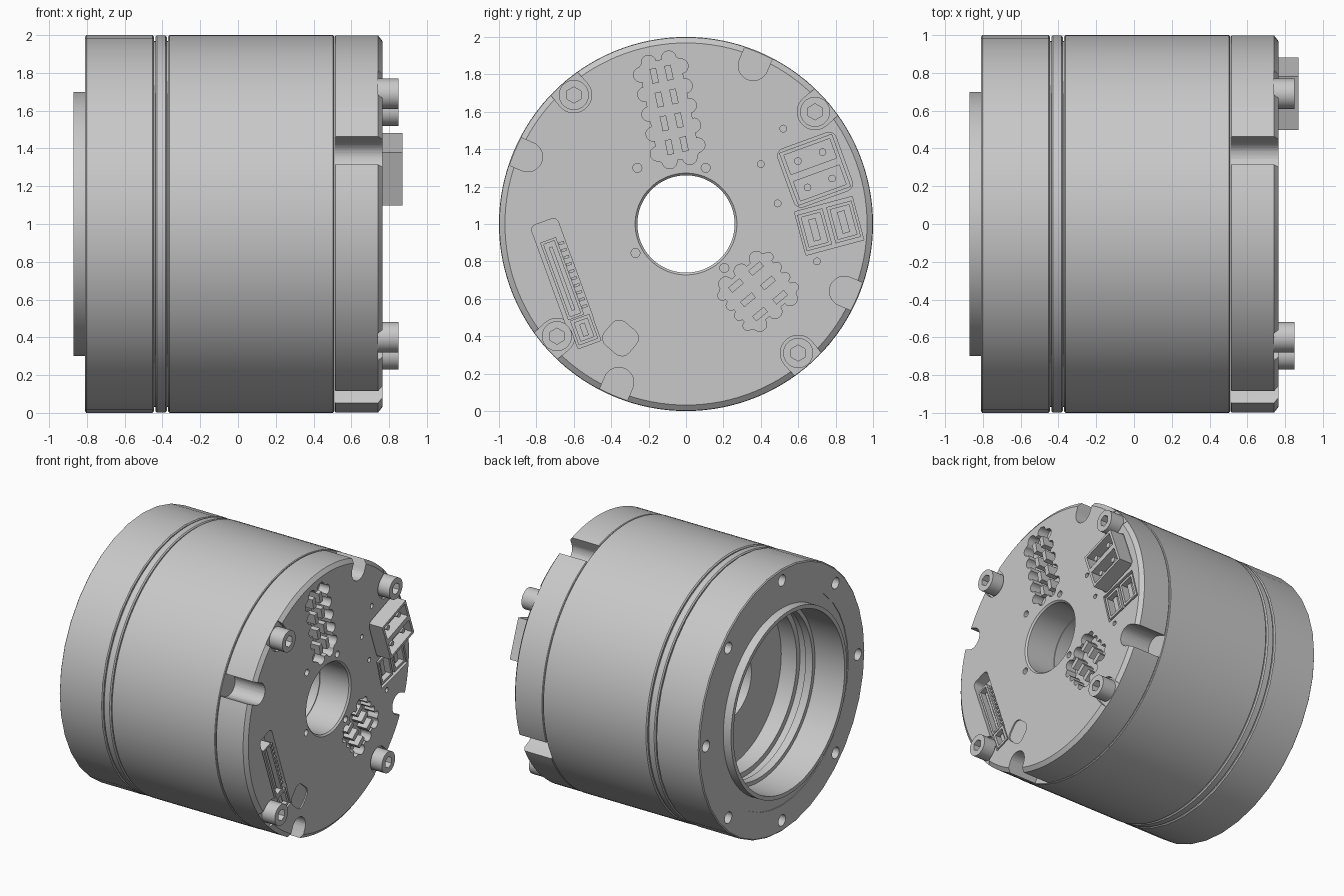
import bpy, bmesh
from math import sin, cos, pi, radians

cube = bpy.data.objects.get("Cube")
if cube:
    bpy.data.objects.remove(cube)

metal = bpy.data.materials.new("light_grey_metal")
metal.use_nodes = True
GREY = (0.58, 0.58, 0.58, 1)
metal.diffuse_color = GREY
metal.node_tree.nodes["Principled BSDF"].inputs["Base Color"].default_value = GREY

FACE = 0.765   # x of the end plate
FLOOR = 0.68   # x of the pocket floors


def finish(name, bm, smooth=True):
    bmesh.ops.recalc_face_normals(bm, faces=bm.faces)
    mesh = bpy.data.meshes.new(name)
    bm.to_mesh(mesh)
    bm.free()
    mesh.materials.append(metal)
    ob = bpy.data.objects.new(name, mesh)
    bpy.context.collection.objects.link(ob)
    if smooth:
        smooth_edges(ob)
    return ob


def smooth_edges(ob):
    bpy.ops.object.select_all(action='DESELECT')
    ob.select_set(True)
    bpy.context.view_layer.objects.active = ob
    bpy.ops.object.shade_smooth_by_angle(angle=radians(25))


def lathe(name, profile, segs=128, smooth=True):
    """Spin a closed (x, radius) loop about the motor axis."""
    bm = bmesh.new()
    rings = [[bm.verts.new((x, r * cos(2 * pi * i / segs), 1 + r * sin(2 * pi * i / segs)))
              for x, r in profile] for i in range(segs)]
    n = len(profile)
    for i in range(segs):
        a, b = rings[i], rings[(i + 1) % segs]
        for j in range(n):
            k = (j + 1) % n
            bm.faces.new((a[j], a[k], b[k], b[j]))
    return finish(name, bm, smooth)


# Outlines in the plane of the end plate
def ngon(r, n=32):
    return [(r * cos(2 * pi * i / n), r * sin(2 * pi * i / n)) for i in range(n)]


def rect(w, h):
    return [(-w / 2, -h / 2), (w / 2, -h / 2), (w / 2, h / 2), (-w / 2, h / 2)]


def rounded(w, h, r):
    pts = []
    for q, (sx, sy) in enumerate([(1, 1), (-1, 1), (-1, -1), (1, -1)]):
        for i in range(5):
            a = (q + i / 4) * pi / 2
            pts.append((sx * (w / 2 - r) + r * cos(a), sy * (h / 2 - r) + r * sin(a)))
    return pts


def u_slot(r):
    arc = [(r * cos(a), r * sin(a)) for a in (pi / 2 + pi * i / 16 for i in range(17))]
    return arc + [(0.3, -r), (0.3, r)]


def scalloped(w, h, across, along):
    pts = []
    for side, (length, off, count) in enumerate([(w, h, across), (h, w, along)] * 2):
        step, turn = length / count, side * pi / 2
        for b in range(count):
            for i in range(9):
                a = pi + pi * i / 8
                u = -length / 2 + (b + 0.5) * step + 0.36 * step * cos(a)
                v = -off / 2 + 0.36 * step * sin(a)
                pts.append((u * cos(turn) - v * sin(turn), u * sin(turn) + v * cos(turn)))
    return pts


def place(centre, deg, u, v):
    a = radians(deg)
    return (centre[0] + u * cos(a) - v * sin(a), centre[1] + u * sin(a) + v * cos(a))


def polar(r, deg):
    return place((0, 0), deg, r, 0)


def prisms(name, items, smooth=True):
    """Each item: outline, centre (y, z from the axis), angle, start x, end x."""
    bm = bmesh.new()
    for outline, c, deg, x0, x1 in items:
        pts = [place(c, deg, u, v) for u, v in outline]
        ends = [[bm.verts.new((x, y, 1 + z)) for y, z in pts] for x in (x0, x1)]
        for e in ends:
            bm.faces.new(e)
        for i in range(len(pts)):
            j = (i + 1) % len(pts)
            bm.faces.new((ends[0][i], ends[0][j], ends[1][j], ends[1][i]))
    return finish(name, bm, smooth)


def cut(target, items):
    cutter = prisms("cutter", items, False)
    cutter.hide_render = True
    mod = target.modifiers.new("cut", 'BOOLEAN')
    mod.operation, mod.solver, mod.object = 'DIFFERENCE', 'EXACT', cutter
    bpy.ops.object.select_all(action='DESELECT')
    target.select_set(True)
    bpy.context.view_layer.objects.active = target
    bpy.ops.object.modifier_apply(modifier=mod.name)
    bpy.data.objects.remove(cutter)
    smooth_edges(target)


def frame(centre, deg, u, v, w, h, t, x0, x1):
    """Four thin walls of a connector housing."""
    out = []
    for s in (-1, 1):
        out.append((rect(t, h), place(centre, deg, u + s * (w - t) / 2, v), deg, x0, x1))
        out.append((rect(w - 2 * t, t), place(centre, deg, u, v + s * (h - t) / 2), deg, x0, x1))
    return out


# Rotor ring with flat panels and eight bolt holes
rotor = lathe("rotor_ring", [(-0.81, 0.8), (-0.81, 0.992), (-0.803, 1.0), (-0.452, 1.0),
                             (-0.445, 0.992), (-0.445, 0.8)], 36, False)
cut(rotor, [(ngon(0.043, 24), polar(0.915, 45 * i), 0, -0.9, -0.65) for i in range(8)])

# Stepped output bore with raised lip
lathe("output_bore", [(-0.87, 0.70), (-0.87, 0.67), (-0.62, 0.67), (-0.62, 0.64), (-0.56, 0.64),
                      (-0.56, 0.66), (-0.50, 0.66), (-0.50, 0.62), (-0.34, 0.62), (-0.34, 0.26),
                      (-0.30, 0.26), (-0.30, 0.9), (-0.42, 0.9), (-0.42, 0.805),
                      (-0.805, 0.805), (-0.805, 0.70)])

# Seal ring sitting in a shadow gap
lathe("gap_core", [(-0.47, 0.85), (-0.47, 0.97), (-0.35, 0.97), (-0.35, 0.85)])
lathe("seal_ring", [(-0.438, 0.9), (-0.438, 0.99), (-0.43, 0.998), (-0.385, 0.998),
                    (-0.377, 0.99), (-0.377, 0.9)])

# Stator body
lathe("stator_body", [(-0.37, 0.26), (-0.37, 0.992), (-0.362, 1.0), (0.503, 1.0),
                      (0.508, 0.995), (0.508, 0.26)])

# End cap with chamfered rim
cap = lathe("end_cap", [(0.512, 0.26), (0.512, 0.993), (0.517, 0.998), (0.742, 0.998),
                        (FACE, 0.968), (FACE, 0.272), (0.753, 0.26)])
TOP = 0.95
notches = [67, 157, 247, 337]
screws = [41, 131, 221, 311]
cut(cap, [(u_slot(0.08), polar(0.92, a), a, 0.5, TOP) for a in notches])
cut(cap, [(u_slot(0.095), polar(0.914, a), a, 0.74, TOP) for a in screws])

# Connector and cooling pockets
GRID_A, GRID_B = (-0.09, 0.61), (0.385, -0.36)
POWER, SIGNAL = (0.69, 0.29), (0.765, -0.01)
LONG, SMALL = (-0.66, -0.27), (-0.545, -0.565)
cut(cap, [(scalloped(0.22, 0.54, 2, 5), GRID_A, 12, FLOOR, TOP),
          (scalloped(0.28, 0.32, 4, 3), GRID_B, -50, FLOOR, TOP),
          (rounded(0.33, 0.33, 0.04), POWER, 20, 0.75, TOP),
          (rect(0.32, 0.24), SIGNAL, 15, FLOOR, TOP),
          (rounded(0.15, 0.60, 0.03), LONG, 20, FLOOR, TOP),
          (rounded(0.16, 0.17, 0.05), (-0.35, -0.61), 50, 0.755, TOP)])
cut(cap, [(rect(0.13, 0.17), SMALL, 20, FLOOR + 0.005, TOP)])

# Small holes in the plate
holes = [(0.105, 0.30), (-0.27, -0.155), (0.205, -0.235), (-0.26, 0.30), (0.52, 0.51),
         (0.40, 0.32), (0.49, 0.11), (0.70, -0.20)]
cut(cap, [(ngon(0.024 if i < 4 else 0.018, 16), c, 0, 0.72, TOP) for i, c in enumerate(holes)])

# Raised bars inside the scalloped pockets
bars = [(rect(0.035, 0.08), place(GRID_A, 12, u, v * 0.13), 12, FLOOR - 0.01, FACE - 0.001)
        for u in (-0.04, 0.04) for v in (-1.5, -0.5, 0.5, 1.5)]
bars += [(rect(0.035, 0.08), place(GRID_B, -50, u * 0.1, v), -50, FLOOR - 0.01, FACE - 0.001)
         for u in (-1, 0, 1) for v in (-0.07, 0.07)]
prisms("pocket_bars", bars)

# Socket head screws
for i, a in enumerate(screws):
    c = polar(0.914, a)
    head = prisms(f"screw_{i + 1}", [(ngon(0.08, 40), c, 0, 0.735, 0.85)])
    cut(head, [(ngon(0.043, 6), c, 30, 0.79, 0.9)])

# Power connector: two stacked housings with pins
power = [(rect(0.296, 0.296), POWER, 20, 0.745, 0.785)]
for v in (-0.075, 0.075):
    power += frame(POWER, 20, 0, v, 0.30, 0.15, 0.02, 0.745, 0.87)
    power += [(ngon(0.02, 16), place(POWER, 20, u, v), 0, 0.78, 0.85) for u in (-0.07, 0.07)]
prisms("power_connector", power)

# Signal connector: two sunken housings
signal = []
for u in (-0.08, 0.08):
    signal += frame(SIGNAL, 15, u, 0, 0.14, 0.20, 0.018, FLOOR - 0.01, FACE - 0.003)
    signal.append((rect(0.04, 0.12), place(SIGNAL, 15, u, 0), 15, FLOOR - 0.01, 0.74))
prisms("signal_connector", signal)

# Long sunken connector with contacts, and its small neighbour
ribbon = frame(LONG, 20, -0.01, -0.02, 0.09, 0.44, 0.015, FLOOR - 0.01, FACE - 0.003)
ribbon.append((rect(0.02, 0.36), place(LONG, 20, -0.01, -0.02), 20, FLOOR - 0.01, 0.74))
ribbon += [(rect(0.03, 0.015), place(LONG, 20, 0.052, -0.2 + 0.04 * i), 20, FLOOR - 0.01, 0.75)
           for i in range(10)]
prisms("ribbon_connector", ribbon)
small = frame(SMALL, 20, 0, 0, 0.11, 0.14, 0.018, FLOOR - 0.01, FACE - 0.003)
small.append((rect(0.03, 0.07), SMALL, 20, FLOOR - 0.01, 0.74))
prisms("small_connector", small)
